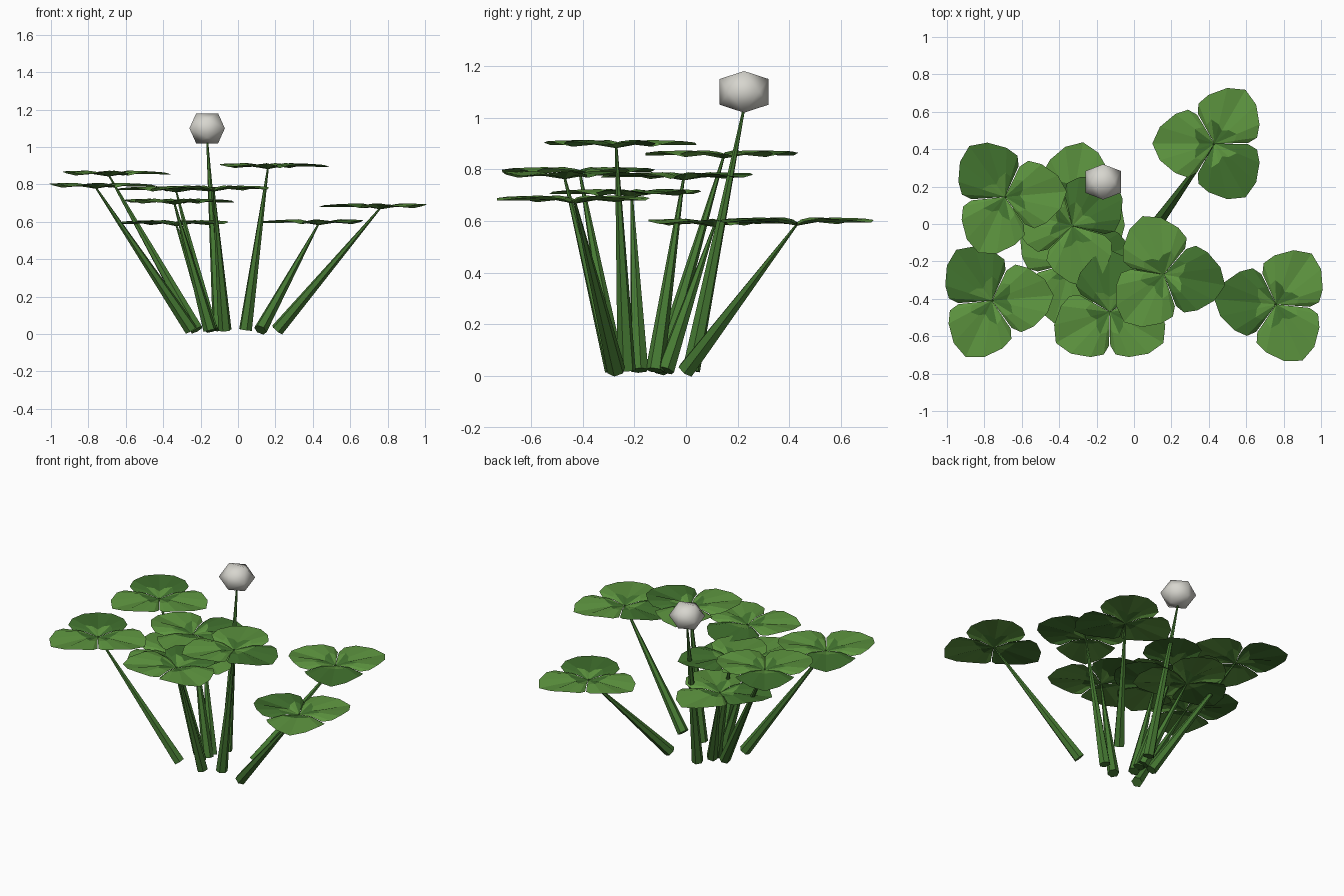
import bpy, bmesh, math
from mathutils import Vector, Matrix

cube = bpy.data.objects.get("Cube")
if cube:
    bpy.data.objects.remove(cube, do_unlink=True)


def material(name, rgb):
    m = bpy.data.materials.new(name)
    m.use_nodes = True
    m.diffuse_color = (*rgb, 1)
    bsdf = m.node_tree.nodes["Principled BSDF"]
    bsdf.inputs["Base Color"].default_value = (*rgb, 1)
    bsdf.inputs["Roughness"].default_value = 0.8
    return m


LIGHT = material("light leaf green", (0.11, 0.30, 0.05))
DARK = material("dark leaf green", (0.052, 0.165, 0.027))
STEM = material("stem green", (0.06, 0.19, 0.032))
PETAL = material("blossom white", (0.68, 0.67, 0.62))


def add_object(name, bm, mats, smooth=False):
    mesh = bpy.data.meshes.new(name)
    bm.to_mesh(mesh)
    bm.free()
    for m in mats:
        mesh.materials.append(m)
    for p in mesh.polygons:
        p.use_smooth = smooth
    ob = bpy.data.objects.new(name, mesh)
    bpy.context.collection.objects.link(ob)
    return ob


# Half of one leaflet: angle, rim radius, rim height, mark radius, mark height
HALF = [(0, 0.332, -0.006, 0.08, -0.004),
        (17, 0.305, 0.004, 0.105, 0.008),
        (37, 0.262, 0.010, 0.13, 0.014),
        (52, 0.230, 0.000, 0.11, 0.006),
        (59, 0.180, -0.012, 0.09, -0.004)]
OUTLINE = [(-a, *r) for a, *r in HALF[:0:-1]] + HALF


def clover_leaf(name, centre, heading):
    """Three leaflets, the first dark; each carries a chevron of the other green."""
    bm = bmesh.new()
    for k in range(3):
        base = 0 if k else 1
        inner, outer = [], []
        for ang, r_rim, z_rim, r_mark, z_mark in OUTLINE:
            t = math.radians(heading + 120 * k + ang)
            d = Vector((math.cos(t), math.sin(t), 0))
            inner.append(bm.verts.new(d * r_mark + Vector((0, 0, z_mark))))
            outer.append(bm.verts.new(d * r_rim + Vector((0, 0, z_rim))))
        hub = bm.verts.new((0, 0, -0.018))
        for i in range(len(OUTLINE) - 1):
            f = bm.faces.new((hub, inner[i], inner[i + 1]))
            f.material_index = 1 - base if 2 <= i <= 5 else base
            f = bm.faces.new((inner[i], outer[i], outer[i + 1], inner[i + 1]))
            f.material_index = base
    ob = add_object(name, bm, [LIGHT, DARK])
    ob.location = centre
    return ob


def stem(name, foot, top):
    """Tapered six-sided stalk between two points."""
    a, b = Vector(foot), Vector(top)
    rot = (b - a).to_track_quat('Z', 'Y').to_matrix().to_4x4()
    bm = bmesh.new()
    bmesh.ops.create_cone(bm, cap_ends=True, segments=6, radius1=0.036, radius2=0.005,
                          depth=(b - a).length,
                          matrix=Matrix.Translation((a + b) / 2) @ rot)
    return add_object(name, bm, [STEM])


# Plants: leaf centre, heading of the dark leaflet, stem foot
PLANTS = [
    ("back_left", (0.43, 0.43, 0.60), -60, (0.12, 0.00)),
    ("back_right", (-0.69, 0.145, 0.86), 125, (-0.22, -0.10)),
    ("front_right", (-0.76, -0.41, 0.795), 125, (-0.25, -0.27)),
    ("front_left", (0.76, -0.43, 0.685), 175, (0.21, -0.27)),
    ("tall_front", (0.16, -0.27, 0.90), -10, (0.04, -0.23)),
    ("front_middle", (-0.13, -0.47, 0.78), 90, (-0.07, -0.28)),
    ("middle", (-0.33, -0.01, 0.775), 45, (-0.14, -0.12)),
    ("middle_low", (-0.34, -0.21, 0.71), 15, (-0.15, -0.18)),
    ("back_low", (-0.33, 0.11, 0.595), 200, (-0.14, -0.08)),
]
for label, centre, heading, foot in PLANTS:
    clover_leaf(label + "_leaf", centre, heading)
    stem(label + "_stem", (*foot, 0.022), (centre[0], centre[1], centre[2] - 0.012))

# Blossom: a twenty-sided ball, slightly flattened, on its own stalk
BALL = Vector((-0.165, 0.225, 1.10))
stem("blossom_stem", (-0.10, 0.02, 0.022), BALL - Vector((0, 0, 0.06)))
bm = bmesh.new()
phi = (1 + math.sqrt(5)) / 2
for s in (-1, 1):
    for t in (-phi, phi):
        for co in ((s, 0, t), (t, s, 0), (0, t, s)):
            bm.verts.new(Vector(co) * 0.0585)
bmesh.ops.convex_hull(bm, input=bm.verts[:])
bmesh.ops.scale(bm, vec=(1, 1, 0.85), verts=bm.verts[:])
bmesh.ops.recalc_face_normals(bm, faces=bm.faces[:])
blossom = add_object("blossom", bm, [PETAL], smooth=True)
blossom.location = BALL
